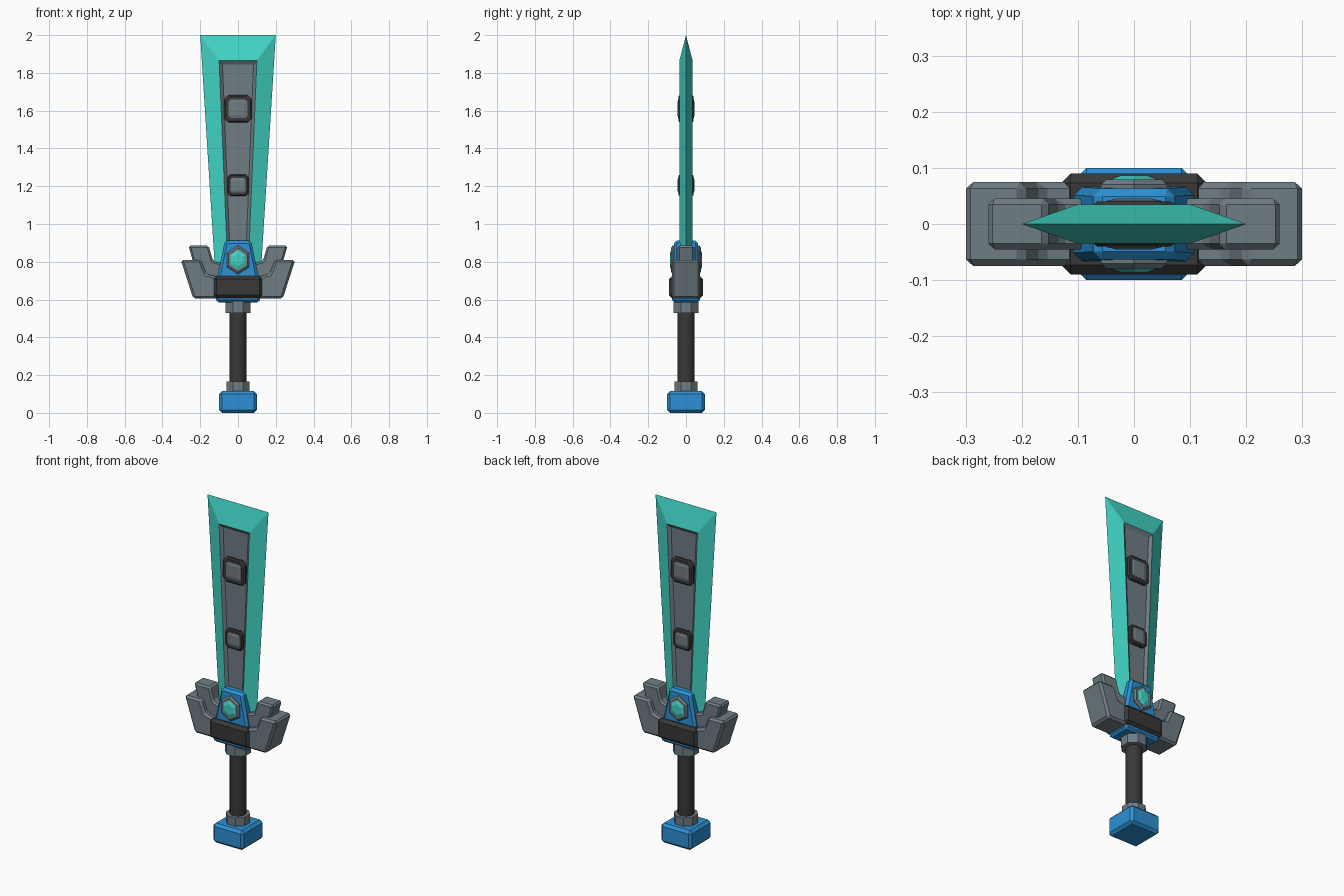
import bpy, bmesh, math

if "Cube" in bpy.data.objects:
    bpy.data.objects.remove(bpy.data.objects["Cube"])


def material(name, rgb):
    m = bpy.data.materials.new(name)
    m.diffuse_color = (*rgb, 1)
    m.use_nodes = True
    m.node_tree.nodes["Principled BSDF"].inputs["Base Color"].default_value = m.diffuse_color
    return m


TEAL = material("teal crystal", (0.055, 0.66, 0.56))
BLUE = material("blue metal", (0.025, 0.28, 0.66))
GREY = material("grey steel", (0.16, 0.205, 0.23))
DARK = material("dark grip", (0.04, 0.04, 0.042))


def finish(name, bm, mats, bevel=0):
    bmesh.ops.recalc_face_normals(bm, faces=bm.faces)
    me = bpy.data.meshes.new(name)
    bm.to_mesh(me)
    bm.free()
    for m in mats:
        me.materials.append(m)
    ob = bpy.data.objects.new(name, me)
    bpy.context.collection.objects.link(ob)
    if bevel:
        b = ob.modifiers.new("bevel", 'BEVEL')
        b.width, b.segments = bevel, 1
        b.limit_method, b.angle_limit = 'ANGLE', math.radians(25)
    return ob


def loft(name, rings, mat, bevel=0):
    """Closed skin through rings of equal point count."""
    bm = bmesh.new()
    vs = [[bm.verts.new(p) for p in r] for r in rings]
    n = len(vs[0])
    for a, b in zip(vs, vs[1:]):
        for i in range(n):
            j = (i + 1) % n
            bm.faces.new((a[i], a[j], b[j], b[i]))
    bm.faces.new(vs[0])
    bm.faces.new(vs[-1])
    return finish(name, bm, [mat], bevel)


def prism(name, outline, half_depth, mat, bevel=0):
    return loft(name, [[(x, y, z) for x, z in outline]
                       for y in (-half_depth, half_depth)], mat, bevel)


def rect(hx, hy, z):
    return [(-hx, -hy, z), (hx, -hy, z), (hx, hy, z), (-hx, hy, z)]


def column(name, r, z0, z1, sides, mat):
    ang = [2 * math.pi * (i + 0.5) / sides for i in range(sides)]
    r /= math.cos(math.pi / sides)
    return loft(name, [[(r * math.cos(a), r * math.sin(a), z) for a in ang]
                       for z in (z0, z1)], mat)


# Handle
loft("pommel", [rect(0.1, 0.1, 0), rect(0.1, 0.1, 0.115)], BLUE, 0.015)
column("lower_collar", 0.062, 0.105, 0.165, 8, GREY)
grip = column("grip", 0.044, 0.15, 0.55, 16, DARK)
for p in grip.data.polygons:
    p.use_smooth = len(p.vertices) == 4
column("upper_collar", 0.067, 0.53, 0.60, 8, GREY)

# Guard centre
loft("guard_base", [rect(0.115, 0.072, 0.585), rect(0.12, 0.08, 0.65)], BLUE, 0.012)
loft("guard_band", [rect(0.13, 0.09, 0.607), rect(0.13, 0.09, 0.725)], DARK, 0.017)
loft("guard_shield", [rect(0.112, 0.066, 0.70), rect(0.07, 0.063, 0.912)], BLUE, 0.014)

# Stepped guard wings
outer = [(0.10, 0.605), (0.237, 0.605), (0.303, 0.81), (0.197, 0.81),
         (0.166, 0.735), (0.10, 0.72)]
inner = [(0.08, 0.70), (0.21, 0.70), (0.262, 0.885), (0.155, 0.885),
         (0.132, 0.805), (0.08, 0.79)]
for side, s in (("left", -1), ("right", 1)):
    prism("outer_wing_" + side, [(s * x, z) for x, z in outer], 0.075, GREY, 0.012)
    prism("inner_wing_" + side, [(s * x, z) for x, z in inner], 0.045, GREY, 0.01)

# Blade: sharp rim, raised ridge, and a recessed grey panel on both faces
bm = bmesh.new()


def quad(hb, zb, ht, zt, y):
    return [bm.verts.new(p) for p in
            ((-hb, y, zb), (-ht, y, zt), (ht, y, zt), (hb, y, zb))]


rim = quad(0.124, 0.79, 0.2, 2.0, 0)
for s in (-1, 1):
    ridge = quad(0.055, 0.79, 0.1, 1.865, s * 0.035)
    floor = quad(0.040, 0.79, 0.082, 1.845, s * 0.022)
    for a, b, idx in ((rim, ridge, 0), (ridge, floor, 1)):
        for i in range(4):
            j = (i + 1) % 4
            bm.faces.new((a[i], a[j], b[j], b[i])).material_index = idx
    bm.faces.new(floor).material_index = 1
finish("blade", bm, [TEAL, GREY])


def octagon(h, c, z, y):
    pts = [(h, c), (c, h), (-c, h), (-h, c), (-h, -c), (-c, -h), (c, -h), (h, -c)]
    return [(x, y, z + dz) for x, dz in pts]


def hexagon(r, z, y):
    return [(r * math.sin(i * math.pi / 3) * 0.9, y, z + r * math.cos(i * math.pi / 3))
            for i in range(6)]


for face, s in (("front", -1), ("back", 1)):
    # Studs on the blade panel
    for pos, z, h in (("upper", 1.61, 0.073), ("lower", 1.205, 0.057)):
        loft(f"{pos}_stud_frame_{face}",
             [octagon(h, h * 0.7, z, s * 0.018), octagon(h, h * 0.7, z, s * 0.034),
              octagon(h * 0.9, h * 0.62, z, s * 0.040)], DARK)
        loft(f"{pos}_stud_{face}",
             [octagon(h * 0.68, h * 0.52, z, s * 0.03),
              octagon(h * 0.68, h * 0.52, z, s * 0.041),
              octagon(h * 0.45, h * 0.42, z, s * 0.045)], GREY)
    # Gem and its setting
    loft("gem_setting_" + face, [hexagon(0.076, 0.81, s * 0.055),
                                 hexagon(0.076, 0.81, s * 0.07),
                                 hexagon(0.064, 0.81, s * 0.079)], GREY)
    loft("gem_" + face, [hexagon(0.052, 0.81, s * 0.07),
                         hexagon(0.052, 0.81, s * 0.0795),
                         hexagon(0.032, 0.81, s * 0.086)], TEAL)
